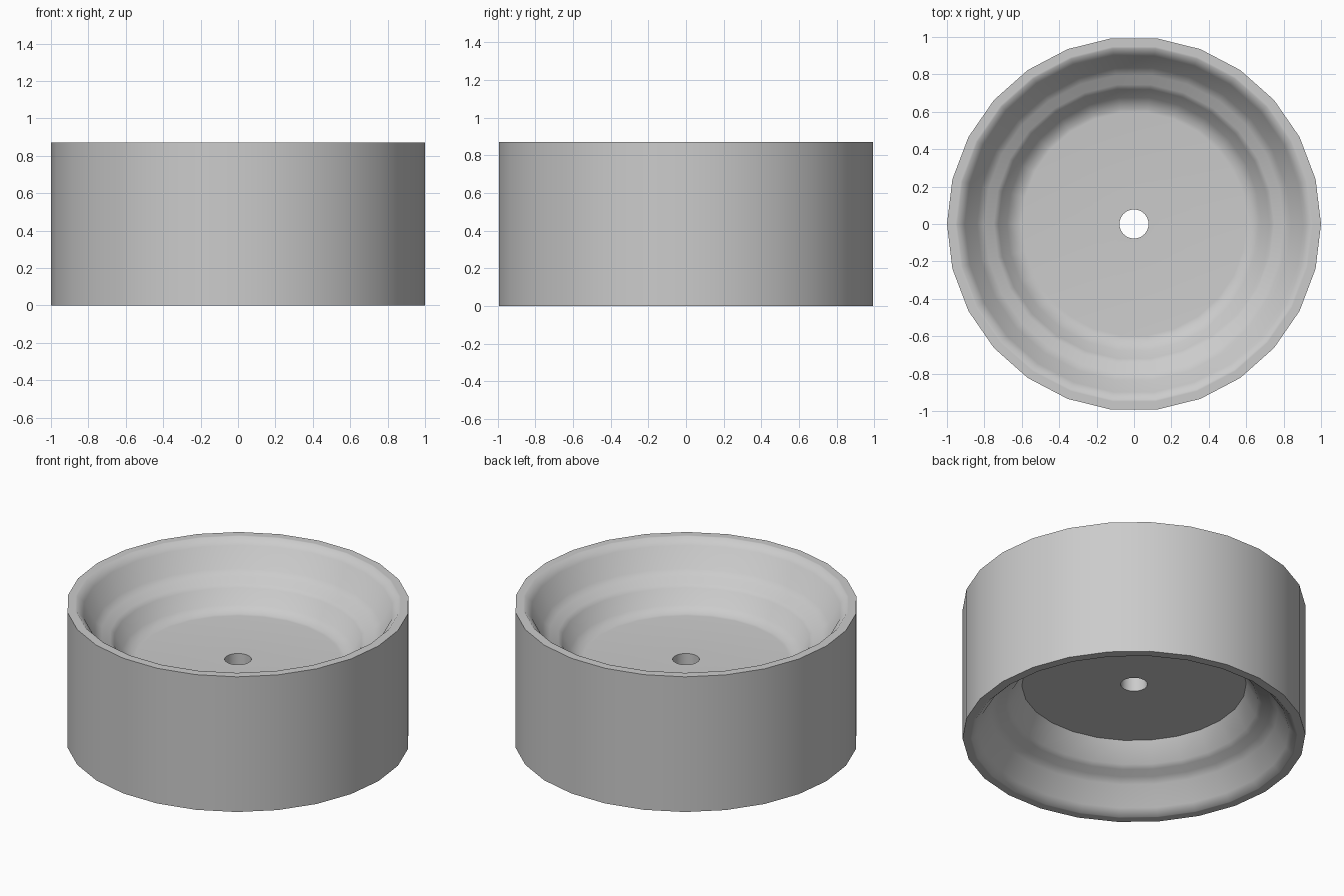
import bpy, bmesh
from math import radians, cos, sin, tau

cube = bpy.data.objects.get("Cube")
if cube:
    bpy.data.objects.remove(cube)

SIDES = 26
HEIGHT = 0.87


def material(name, rgb):
    mat = bpy.data.materials.new(name)
    mat.use_nodes = True
    mat.diffuse_color = (*rgb, 1)
    mat.node_tree.nodes["Principled BSDF"].inputs["Base Color"].default_value = (*rgb, 1)
    return mat


def lathe(name, profile, mat):
    """Revolve a closed (radius, height) profile around z."""
    bm = bmesh.new()
    rings = [[bm.verts.new((r * cos(tau * i / SIDES), r * sin(tau * i / SIDES), z))
              for i in range(SIDES)] for r, z in profile]
    for a, b in zip(rings, rings[1:] + rings[:1]):
        for i in range(SIDES):
            j = (i + 1) % SIDES
            bm.faces.new((a[i], a[j], b[j], b[i]))
    bmesh.ops.recalc_face_normals(bm, faces=bm.faces)
    mesh = bpy.data.meshes.new(name)
    bm.to_mesh(mesh)
    bm.free()
    mesh.materials.append(mat)
    obj = bpy.data.objects.new(name, mesh)
    bpy.context.collection.objects.link(obj)
    bpy.ops.object.select_all(action='DESELECT')
    obj.select_set(True)
    bpy.context.view_layer.objects.active = obj
    bpy.ops.object.shade_smooth_by_angle(angle=radians(50))
    return obj


# Rim lip, wall and stepped shoulder as (radius, depth), shared by both faces
shoulder = [(1, 0), (0.955, 0), (0.945, 0), (0.905, 0.04), (0.84, 0.16),
            (0.80, 0.19), (0.75, 0.21), (0.725, 0.23)]

# Upper face blends into the web; lower face meets the web at a hard edge
upper = shoulder + [(0.68, 0.32), (0.62, 0.35), (0.60, 0.352), (0.078, 0.352)]
lower = shoulder + [(0.655, 0.351), (0.078, 0.351)]

profile = [(r, HEIGHT - d) for r, d in upper] + [(r, d) for r, d in reversed(lower)]
lathe("wheel_rim", profile, material("light grey metal", (0.6, 0.6, 0.6)))
